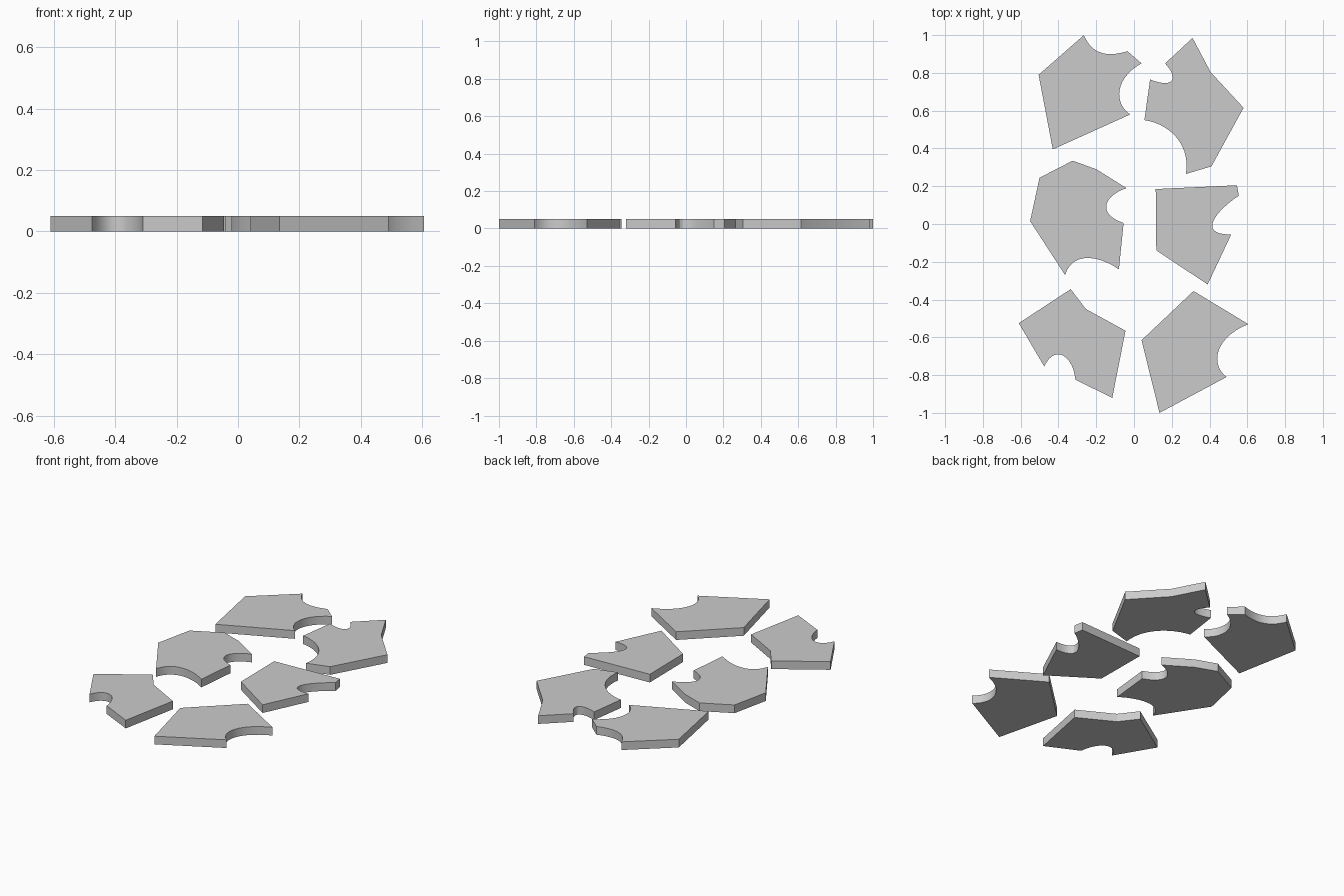
import bpy, bmesh
from mathutils import Vector
from mathutils.geometry import interpolate_bezier

if "Cube" in bpy.data.objects:
    bpy.data.objects.remove(bpy.data.objects["Cube"])

THICK = 0.05


def bite(p0, h0, h1, p1, n=15):
    """Curved notch in the rim, sampled from one bezier span."""
    pts = [Vector((x, y, 0)) for x, y in (p0, h0, h1, p1)]
    return [(v.x, v.y) for v in interpolate_bezier(*pts, n)]


def plate(name, outline):
    """Flat plate extruded upward from a closed outline."""
    bm = bmesh.new()
    face = bm.faces.new([bm.verts.new((x, y, 0)) for x, y in outline])
    top = bmesh.ops.extrude_face_region(bm, geom=[face], use_keep_orig=True)
    verts = [g for g in top["geom"] if isinstance(g, bmesh.types.BMVert)]
    bmesh.ops.translate(bm, verts=verts, vec=(0, 0, THICK))
    bmesh.ops.recalc_face_normals(bm, faces=bm.faces)
    mesh = bpy.data.meshes.new(name)
    bm.to_mesh(mesh)
    bm.free()
    ob = bpy.data.objects.new(name, mesh)
    bpy.context.collection.objects.link(ob)
    bpy.ops.object.select_all(action='DESELECT')
    ob.select_set(True)
    bpy.context.view_layer.objects.active = ob
    bpy.ops.object.shade_smooth_by_angle(angle=0.4)


# Back row
plate("shard_back_left", [
    (-0.505, 0.79),
    *bite((-0.265, 1.0), (-0.22, 0.89), (-0.13, 0.885), (-0.035, 0.915)),
    *bite((0.04, 0.85), (-0.10, 0.775), (-0.11, 0.64), (-0.02, 0.58)),
    (-0.43, 0.395)])
plate("shard_back_right", [
    (0.31, 0.985), (0.405, 0.805), (0.58, 0.615), (0.41, 0.305),
    *bite((0.275, 0.265), (0.30, 0.42), (0.19, 0.53), (0.055, 0.55)),
    *bite((0.085, 0.765), (0.20, 0.72), (0.245, 0.76), (0.165, 0.85))])

# Middle row
plate("shard_middle_left", [
    (-0.55, 0.015), (-0.50, 0.245), (-0.325, 0.335), (-0.20, 0.29),
    *bite((-0.04, 0.19), (-0.17, 0.145), (-0.19, 0.05), (-0.055, 0.005)),
    *bite((-0.08, -0.24), (-0.18, -0.17), (-0.325, -0.14), (-0.365, -0.27))])
plate("shard_middle_right", [
    (0.115, 0.185), (0.545, 0.205),
    *bite((0.555, 0.15), (0.42, 0.06), (0.34, -0.06), (0.515, -0.055)),
    (0.39, -0.32), (0.118, -0.14)])

# Front row
plate("shard_front_left", [
    (-0.61, -0.525), (-0.335, -0.345), (-0.255, -0.45), (-0.045, -0.565),
    (-0.115, -0.92),
    *bite((-0.31, -0.825), (-0.325, -0.685), (-0.425, -0.64), (-0.475, -0.755))])
plate("shard_front_right", [
    (0.315, -0.355),
    *bite((0.605, -0.53), (0.43, -0.60), (0.40, -0.74), (0.49, -0.81)),
    (0.135, -1.0), (0.04, -0.615)])
